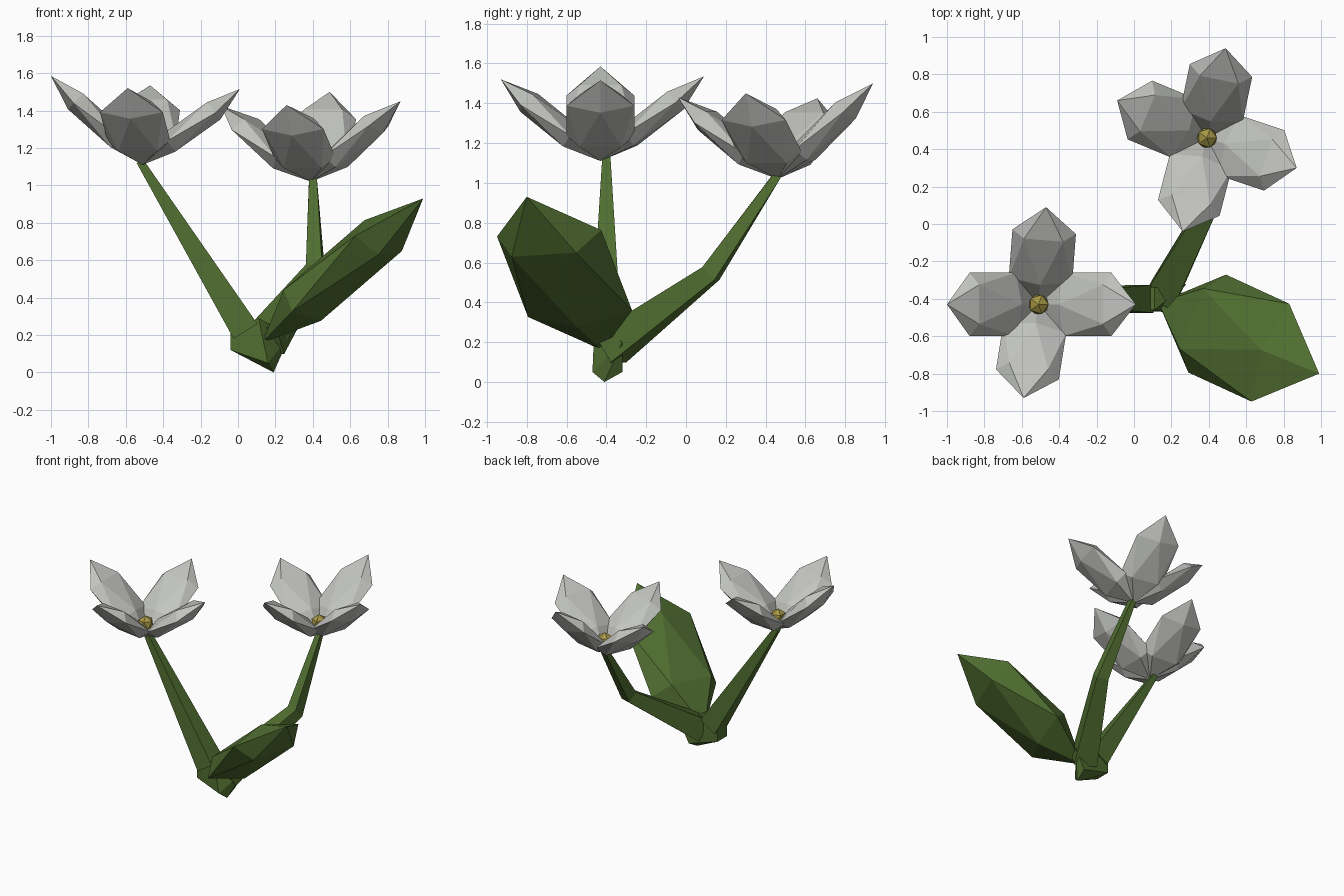
import bpy
import bmesh
from mathutils import Matrix, Vector

cube = bpy.data.objects.get("Cube")
if cube:
    bpy.data.objects.remove(cube, do_unlink=True)


def material(name, rgb):
    mat = bpy.data.materials.new(name)
    mat.use_nodes = True
    color = (*rgb, 1)
    mat.diffuse_color = color
    mat.node_tree.nodes["Principled BSDF"].inputs["Base Color"].default_value = color
    return mat


white = material("petal white", (0.55, 0.56, 0.53))
green = material("plant green", (0.08, 0.155, 0.03))
yellow = material("pollen yellow", (0.38, 0.31, 0.06))
UP = Vector((0, 0, 1))


def finish(name, bm, mat):
    bmesh.ops.recalc_face_normals(bm, faces=bm.faces)
    mesh = bpy.data.meshes.new(name)
    bm.to_mesh(mesh)
    bm.free()
    mesh.materials.append(mat)
    obj = bpy.data.objects.new(name, mesh)
    bpy.context.collection.objects.link(obj)
    return obj


def blade(name, mat, base, tip, side, width, thick):
    """Flattened icosahedron whose poles are the base and the tip."""
    base, tip = Vector(base), Vector(tip)
    axis = (tip - base).normalized()
    side = (side - axis * side.dot(axis)).normalized()
    cols = (axis.cross(side) * thick, side * width, (tip - base) / 2)
    frame = Matrix(cols).transposed().to_4x4()
    bm = bmesh.new()
    bmesh.ops.create_icosphere(bm, subdivisions=1, radius=1)
    bm.transform(Matrix.Translation((base + tip) / 2) @ frame)
    finish(name, bm, mat)


def stem(name, path):
    """Tapered four-sided tube through (point, half width) pairs."""
    points = [Vector(p) for p, _ in path]
    bm = bmesh.new()
    rings = []
    for i, (_, half) in enumerate(path):
        ahead = points[min(i + 1, len(points) - 1)]
        behind = points[max(i - 1, 0)]
        along = (ahead - behind).normalized()
        side = along.cross(UP).normalized()
        top = side.cross(along)
        rings.append([bm.verts.new(points[i] + (side * a + top * b) * half)
                      for a, b in ((-1, -1), (1, -1), (1, 1), (-1, 1))])
    for low, high in zip(rings, rings[1:]):
        for k in range(4):
            n = (k + 1) % 4
            bm.faces.new((low[k], low[n], high[n], high[k]))
    bm.faces.new(rings[0])
    bm.faces.new(rings[-1])
    finish(name, bm, green)


def flower(name, base, tips):
    base = Vector(base)
    for label, tip in tips.items():
        side = UP.cross(Vector(tip) - base)
        blade(f"{name}_{label}_petal", white, base, tip, side, 0.2, -0.072)
    bm = bmesh.new()
    bmesh.ops.create_icosphere(bm, subdivisions=1, radius=0.06)
    bm.transform(Matrix.Translation(base + UP * 0.1))
    finish(f"{name}_center", bm, yellow)


# Flowers
flower("right_flower", (-0.51, -0.43, 1.11), {
    "left": (0.01, -0.43, 1.515), "right": (-1.0, -0.43, 1.585),
    "front": (-0.59, -0.93, 1.52), "back": (-0.47, 0.09, 1.535)})
flower("left_flower", (0.39, 0.46, 1.02), {
    "left": (0.87, 0.30, 1.45), "right": (-0.09, 0.66, 1.425),
    "front": (0.26, -0.04, 1.43), "back": (0.49, 0.94, 1.50)})

# Leaf
blade("leaf", green, (0.13, -0.42, 0.16), (0.99, -0.8, 0.93),
      Vector((0.22, 0.51, 0.05)), 0.33, 0.14)

# Stems
stem("right_stem", [((0.04, -0.4, 0.22), 0.075), ((-0.525, -0.4, 1.13), 0.02)])
stem("left_stem", [((0.15, -0.38, 0.17), 0.085), ((0.415, 0.125, 0.545), 0.045),
                   ((0.4, 0.46, 1.04), 0.02)])

# Root block where the stems meet
root = bmesh.new()
for y in (-0.46, -0.34):
    for x, z in ((-0.04, 0.22), (-0.04, 0.12), (0.11, 0.29)):
        root.verts.new((x, y, z))
for co in ((0.19, -0.41, 0), (0.16, -0.47, 0.05), (0.2, -0.32, 0.05), (0.28, -0.32, 0.2)):
    root.verts.new(co)
bmesh.ops.convex_hull(root, input=root.verts)
finish("root_block", root, green)
